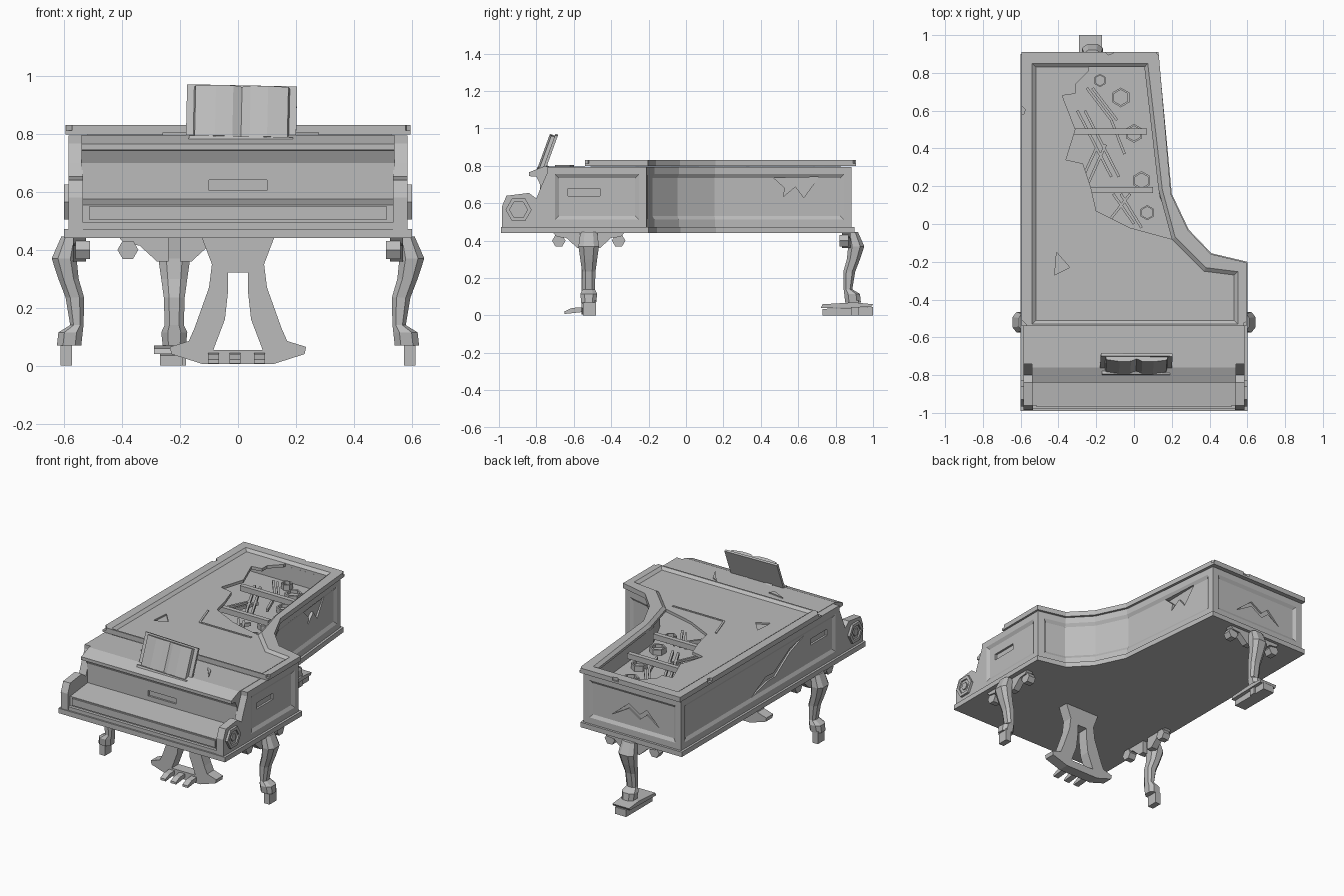
import bpy, bmesh, math
from mathutils import Matrix, Vector

if "Cube" in bpy.data.objects:
    bpy.data.objects.remove(bpy.data.objects["Cube"])

grey = bpy.data.materials.new("plain_grey")
grey.use_nodes = True
GREY = (0.5, 0.5, 0.5, 1)
grey.diffuse_color = GREY
grey.node_tree.nodes["Principled BSDF"].inputs["Base Color"].default_value = GREY


def make(name, verts, faces):
    me = bpy.data.meshes.new(name)
    me.from_pydata(verts, [], faces)
    bm = bmesh.new()
    bm.from_mesh(me)
    bmesh.ops.recalc_face_normals(bm, faces=bm.faces)
    bm.to_mesh(me)
    bm.free()
    me.materials.append(grey)
    ob = bpy.data.objects.new(name, me)
    bpy.context.collection.objects.link(ob)
    return ob


def loft(name, rings):
    n = len(rings[0])
    verts = [p for r in rings for p in r]
    faces = [(k*n + i, k*n + (i+1) % n, (k+1)*n + (i+1) % n, (k+1)*n + i)
             for k in range(len(rings) - 1) for i in range(n)]
    faces += [tuple(range(n)), tuple(range(len(verts) - n, len(verts)))]
    return make(name, verts, faces)


def prism(name, pts, a, b, axis="z"):
    place = {"x": lambda p, h: (h, p[0], p[1]),
             "y": lambda p, h: (p[0], h, p[1]),
             "z": lambda p, h: (p[0], p[1], h)}[axis]
    return loft(name, [[place(p, h) for p in pts] for h in (a, b)])


def rect(u0, v0, u1, v1):
    return [(u0, v0), (u1, v0), (u1, v1), (u0, v1)]


def hexagon(u, v, r, turn=0.0):
    return [(u + r*math.cos(turn + i*math.pi/3), v + r*math.sin(turn + i*math.pi/3)) for i in range(6)]


def bar(name, p, q, w, z0, z1):
    p, q = Vector(p), Vector(q)
    s = Vector((p.y - q.y, q.x - p.x)).normalized() * w / 2
    return prism(name, [tuple(c) for c in (p + s, q + s, q - s, p - s)], z0, z1)


def offset(pts, d):
    out = []
    for i, p in enumerate(pts):
        p = Vector(p)
        a = (p - Vector(pts[i-1])).normalized()
        b = (Vector(pts[(i+1) % len(pts)]) - p).normalized()
        na, nb = Vector((-a.y, a.x)), Vector((-b.y, b.x))
        p = p + (na + nb) * d / (1 + na.dot(nb))
        out.append((p.x, p.y))
    return out


def cut(ob, pts, a, b, axis):
    cutter = prism("cutter", pts, a, b, axis)
    cutter.hide_render = True
    mod = ob.modifiers.new("cut", "BOOLEAN")
    mod.operation, mod.object, mod.solver = "DIFFERENCE", cutter, "EXACT"
    bpy.context.view_layer.objects.active = ob
    bpy.ops.object.modifier_apply(modifier=mod.name)
    bpy.data.objects.remove(cutter)


# Bottom board with the bent-side outline
outline = [(-.6, -.99), (.6, -.99), (.6, -.2), (.41, -.155),
           (.29, -.03), (.2, .16), (.13, .9), (-.6, .9)]
prism("bottom_board", outline, .44, .472)

# Case with recessed side panels and an open top
shape = offset(outline, .015)
shape[0], shape[1] = (shape[0][0], -.74), (shape[1][0], -.74)
case = prism("case", shape, .472, .795)
bm = bmesh.new()
bm.from_mesh(case.data)
bm.faces.ensure_lookup_table()
sides, top = list(bm.faces)[:8], bm.faces[9]
for panel in ([sides[1]], sides[2:6], [sides[6]], [sides[7]]):
    bmesh.ops.inset_region(bm, faces=panel, thickness=.04, use_even_offset=True)
    bmesh.ops.inset_region(bm, faces=panel, thickness=.02, depth=-.012, use_even_offset=True)
bmesh.ops.inset_region(bm, faces=[top], thickness=.05, use_even_offset=True)
bmesh.ops.inset_region(bm, faces=[top], thickness=.001, depth=-.1, use_even_offset=True)
bm.to_mesh(case.data)
bm.free()

# Damage and slots cut into the case
cut(case, [(.47, .735), (.71, .74), (.63, .63), (.585, .69), (.52, .635), (.53, .68)], .115, .3, "x")
cut(case, [(.15, .53), (0, .61), (-.08, .605), (-.25, .7), (-.4, .73),
           (-.25, .675), (-.1, .575), (-.02, .575)], -.7, -.562, "x")
cut(case, [(-.42, .57), (-.33, .66), (-.28, .62), (-.2, .67), (-.08, .57),
           (-.2, .64), (-.28, .59), (-.33, .63)], .862, 1, "y")
for s in (-1, 1):
    cut(case, rect(-.63, .64, -.46, .68), s*.56, s*.7, "x")

# Key cover, fascia and front deck in one profile
front = prism("key_cover", [(-.96, .472), (-.96, .555), (-.78, .575), (-.78, .7), (-.8, .742),
              (-.84, .745), (-.84, .765), (-.76, .797), (-.54, .797), (-.54, .7),
              (-.7, .7), (-.7, .472)], -.54, .54, "x")
cut(front, rect(-.1, .605, .1, .64), -.9, -.768, "y")
prism("key_slip", rect(-.515, .505, .515, .55), -.97, -.95, "y")
prism("key_slip_foot", rect(-.54, .472, .54, .495), -.98, -.95, "y")

# Cheek arms with hexagonal bosses
for s, side in ((1, "left"), (-1, "right")):
    prism("arm_" + side, [(-.985, .472), (-.985, .58), (-.96, .64), (-.84, .655), (-.8, .625),
          (-.77, .7), (-.73, .79), (-.7, .79), (-.7, .472)], s*.535, s*.585, "x")
    boss = prism("arm_boss_" + side, hexagon(-.895, .565, .07), s*.58, s*.6, "x")
    cut(boss, hexagon(-.895, .565, .048), s*.59, s*.7, "x")
    prism("arm_boss_core_" + side, hexagon(-.895, .565, .025), s*.585, s*.597, "x")

# Lid frame: outer rim sloping down into the panel
rim = offset(outline, .005)
rim[0], rim[1] = (-.595, -.54), (.595, -.54)
rim[6], rim[7] = (.13, .91), (-.595, .91)
inner = [(-.52, -.51), (.53, -.51), (.53, -.27), (.37, -.25),
         (.2, -.08), (.13, .18), (.055, .83), (-.52, .83)]
loops = [(rim, .798), (rim, .83), (offset(inner, -.02), .83), (inner, .814), (inner, .798)]
verts = [(x, y, z) for pts, z in loops for x, y in pts]
faces = [(k*8 + i, k*8 + (i+1) % 8, (k+1) % 5*8 + (i+1) % 8, (k+1) % 5*8 + i)
         for k in range(5) for i in range(8)]
frame = make("lid_frame", verts, faces)
for x, y, r in ((-.6, .6, .025), (-.13, .925, .03), (.15, .91, .03), (-.6, -.54, .03), (.6, -.54, .025)):
    cut(frame, hexagon(x, y, r, .3), .812, .9, "z")

# Lid panel with the jagged broken edge
panel = prism("lid_panel", [(-.52, .83), (-.52, -.51), (.53, -.51), (.53, -.27), (.37, -.25),
              (.2, -.08), (-.02, -.02), (-.2, .07), (-.23, .2), (-.27, .32), (-.36, .34),
              (-.31, .5), (-.38, .68), (-.31, .69), (-.31, .74), (-.24, .81), (-.24, .83)], .796, .815)
cut(panel, [(-.41, -.15), (-.34, -.23), (-.42, -.27)], .805, .9, "z")
for i, pts in enumerate(([(-.26, -.625), (-.15, -.64), (-.17, -.67)], [(.2, -.6), (.24, -.62), (.28, -.7)])):
    prism(f"splinter_{i}", pts, .795, .804)
bar("lid_fold", (-.18, -.135), (.19, -.135), .012, .812, .819)
bar("lid_fold_side", (-.235, .03), (-.18, -.135), .012, .812, .819)

# Sound board hardware: hexagonal rings, struts and strings
for i, (x, y, r) in enumerate(((-.18, .76, .035), (-.07, .67, .052), (0, .48, .05), (.04, .23, .05), (.07, .06, .04))):
    ring = prism(f"plate_port_{i}", hexagon(x, y, r, math.pi/6), .69, .73)
    cut(ring, hexagon(x, y, r*.78, math.pi/6), .71, .8, "z")
for i, (p, q) in enumerate((((-.32, .49), (.07, .49)), ((-.27, .18), (.1, .18)))):
    bar(f"strut_{i}", p, q, .03, .75, .785)
strings = [(-.25, .72, -.12, .55), (-.12, .55, -.05, .37), (-.22, .72, -.09, .55),
           (-.3, .6, -.12, .25), (-.26, .6, -.08, .25), (-.2, .4, -.27, .25),
           (-.15, .42, -.24, .22), (-.11, .16, 0, .0), (-.07, .16, .04, -.02), (-.02, .16, -.13, .02)]
for i, (a, b, c, d) in enumerate(strings):
    bar(f"string_{i}", (a, b), (c, d), .014, .725, .745)


# Curved legs with scroll brackets and casters
def leg(name, put):
    rings = []
    for u, z, hu, hv in ((.58, .445, .03, .045), (.6, .37, .043, .055), (.585, .3, .035, .045),
                         (.563, .235, .032, .036), (.556, .14, .023, .033),
                         (.578, .115, .042, .045), (.583, .07, .042, .04)):
        corners = ((1, .5), (.5, 1), (-.5, 1), (-1, .5), (-1, -.5), (-.5, -1), (.5, -1), (1, -.5))
        rings.append([put(u + hu*a, hv*b, z) for a, b in corners])
    loft(name, rings)
    loft(name + "_caster", [[put(u, v, z) for u, v in rect(.573, -.03, .612, .04)] for z in (0, .08)])
    for s in (-1, 1):
        arm = [(.02, .442), (.19, .442), (.17, .42), (.12, .415), (.06, .36), (.02, .36)]
        loft(f"{name}_bracket_{s}", [[put(u, s*v, z) for v, z in arm] for u in (.525, .57)])
        loft(f"{name}_scroll_{s}", [[put(u, s*v, z) for v, z in hexagon(.16, .4, .036)] for u in (.51, .56)])


leg("front_leg_left", lambda u, v, z: (u, v - .52, z))
leg("front_leg_right", lambda u, v, z: (-u, v - .52, z))
leg("back_leg", lambda u, v, z: (v - .22, u + .31, z))

# Boards wedged under the back leg
prism("foot_board", [(.73, 0), (1, 0), (1, .045), (.73, .035)], -.27, -.19, "x")
prism("foot_wedge", [(.72, .04), (.99, .045), (1, .06), (.9, .07), (.73, .06)], -.29, -.17, "x")

# Pedal lyre as an open frame with three pedals
half = [(.125, .442), (.09, .35), (.1, .27), (.15, .13), (.17, .085), (.235, .065), (.23, .04), (.12, .005)]
lyre = prism("pedal_lyre", half + [(-x, z) for x, z in reversed(half)], -.56, -.49, "y")
cut(lyre, [(-.035, .322), (.035, .322), (.035, .25), (.045, .16), (.085, .055),
           (-.085, .055), (-.045, .16), (-.035, .25)], -.7, -.4, "y")
for i, x in enumerate((-.085, -.01, .075)):
    prism(f"pedal_{i}", [(-.65, .008), (-.65, .022), (-.61, .04), (-.54, .045), (-.54, .02), (-.61, .012)],
          x - .019, x + .019, "x")

# Music desk with an open book, leaned back
tilt = Matrix.Translation((.01, -.77, .772)) @ Matrix.Rotation(math.radians(-20), 4, "X") \
    @ Matrix.Rotation(math.radians(1.2), 4, "Y")
book = [(-.165, 0), (-.16, -.018), (-.09, -.028), (-.03, -.026), (0, -.012),
        (.03, -.026), (.09, -.028), (.16, -.018), (.165, 0)]
desk = [prism("music_desk", rect(-.19, 0, .19, .015), 0, .208),
        prism("open_book", book, .012, .198),
        prism("desk_ledge", rect(-.18, -.03, .18, .015), -.005, .01)]
desk += [prism("desk_hinge", rect(x - .025, .01, x + .025, .045), .0, .035) for x in (-.09, .09)]
for ob in desk:
    ob.data.transform(tilt)
